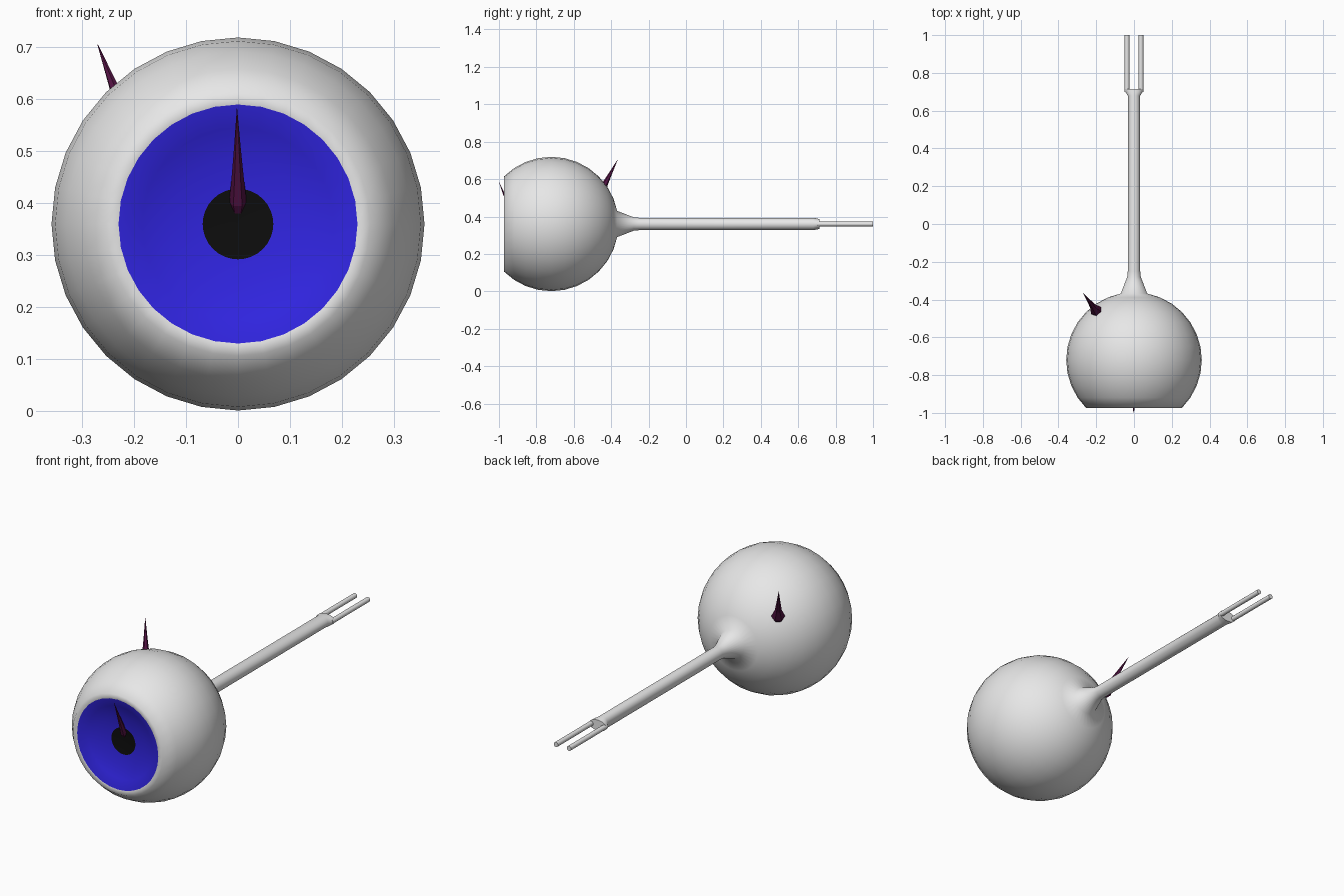
import bpy, bmesh, math
from mathutils import Vector

if "Cube" in bpy.data.objects:
    bpy.data.objects.remove(bpy.data.objects["Cube"])

CY, CZ, R = -0.72, 0.36, 0.359      # eyeball centre and radius
STEP = math.pi / 16


def material(name, rgb):
    m = bpy.data.materials.new(name)
    m.diffuse_color = (*rgb, 1)
    m.use_nodes = True
    m.node_tree.nodes["Principled BSDF"].inputs["Base Color"].default_value = m.diffuse_color
    return m


WHITE = material("eye white", (0.8, 0.8, 0.8))
BLUE = material("iris blue", (0.03, 0.018, 0.75))
BLACK = material("pupil black", (0.004, 0.004, 0.004))
PURPLE = material("thorn purple", (0.085, 0.006, 0.055))


def loft(name, rings, axis_origin, axis, sides, mats, flat=(), smooth=True):
    """Rings of (distance, width, height, material) along an axis; both ends capped."""
    bm = bmesh.new()
    axis = Vector(axis).normalized()
    ref = Vector((0, 0, 1)) if abs(axis.z) < 0.95 else Vector((0, 1, 0))
    side = axis.cross(ref).normalized()
    up = side.cross(axis)
    loops = []
    for d, w, h, _ in rings:
        c = Vector(axis_origin) + axis * d
        loops.append([bm.verts.new(c + side * w * math.cos(a) + up * h * math.sin(a))
                      for a in (2 * math.pi * k / sides for k in range(sides))])
    for i in range(len(loops) - 1):
        for k in range(sides):
            n = (k + 1) % sides
            f = bm.faces.new((loops[i][k], loops[i][n], loops[i + 1][n], loops[i + 1][k]))
            f.material_index = rings[i][3]
            f.smooth = smooth
    for i in (0, -1):
        f = bm.faces.new(loops[i])
        f.material_index = rings[i][3]
        f.smooth = smooth and i not in flat
    bmesh.ops.recalc_face_normals(bm, faces=bm.faces)
    me = bpy.data.meshes.new(name)
    bm.to_mesh(me)
    bm.free()
    for m in mats:
        me.materials.append(m)
    ob = bpy.data.objects.new(name, me)
    bpy.context.collection.objects.link(ob)
    return ob


# Eyeball and stalk in one skin: pupil, sunken iris, rim, ball, flared stalk
front = -R * math.cos(4 * STEP)
rings = []
for k, r in ((1, 0.068), (2, 0.130), (3, 0.185), (4, 0.230)):
    depth = 0.47 * R * (math.cos(k * STEP) - math.cos(4 * STEP))
    rings.append((front + depth, r, r, 1))
rings[-1] = (front, 0.230, 0.230, 0)
rings.insert(0, (rings[0][0] + 0.003, 0.002, 0.002, 2))
for k in range(4, 16):
    rings.append((-R * math.cos(k * STEP), R * math.sin(k * STEP), R * math.sin(k * STEP), 0))
for y, w, h in ((-0.28, 0.036, 0.036), (-0.25, 0.033, 0.033), (0.68, 0.033, 0.033),
                (0.70, 0.046, 0.029), (0.715, 0.049, 0.027)):
    rings.append((y - CY, w, h, 0))
rings[0] = (*rings[0][:3], 2)
loft("eyeball_and_stalk", rings, (0, CY, CZ), (0, 1, 0), 32, (WHITE, BLUE, BLACK), flat=(-1,))

# Two prongs at the end of the stalk
for s, label in ((-1, "left"), (1, "right")):
    loft("prong_" + label, [(0, 0.0125, 0.0125, 0), (0.30, 0.0125, 0.0125, 0)],
         (s * 0.037, 0.70, CZ), (0, 1, 0), 12, (WHITE,), flat=(0, -1))


# Thorns: bulging root, thin neck, sharp tip
def thorn(name, base, tip, r, neck):
    base, tip = Vector(base), Vector(tip)
    length = (tip - base).length
    prof = ((-0.12, 0.35), (0.06, 1), (0.3, neck), (0.6, neck * 0.55), (1, 0.02))
    loft(name, [(t * length, q * r, q * r, 0) for t, q in prof],
         base, tip - base, 6, (PURPLE,), smooth=False)


thorn("back_thorn", (-0.197, -0.464, 0.514), (-0.27, -0.365, 0.705), 0.032, 0.5)
thorn("front_thorn", (0, -0.918, 0.389), (-0.002, -1.0, 0.583), 0.017, 0.7)
